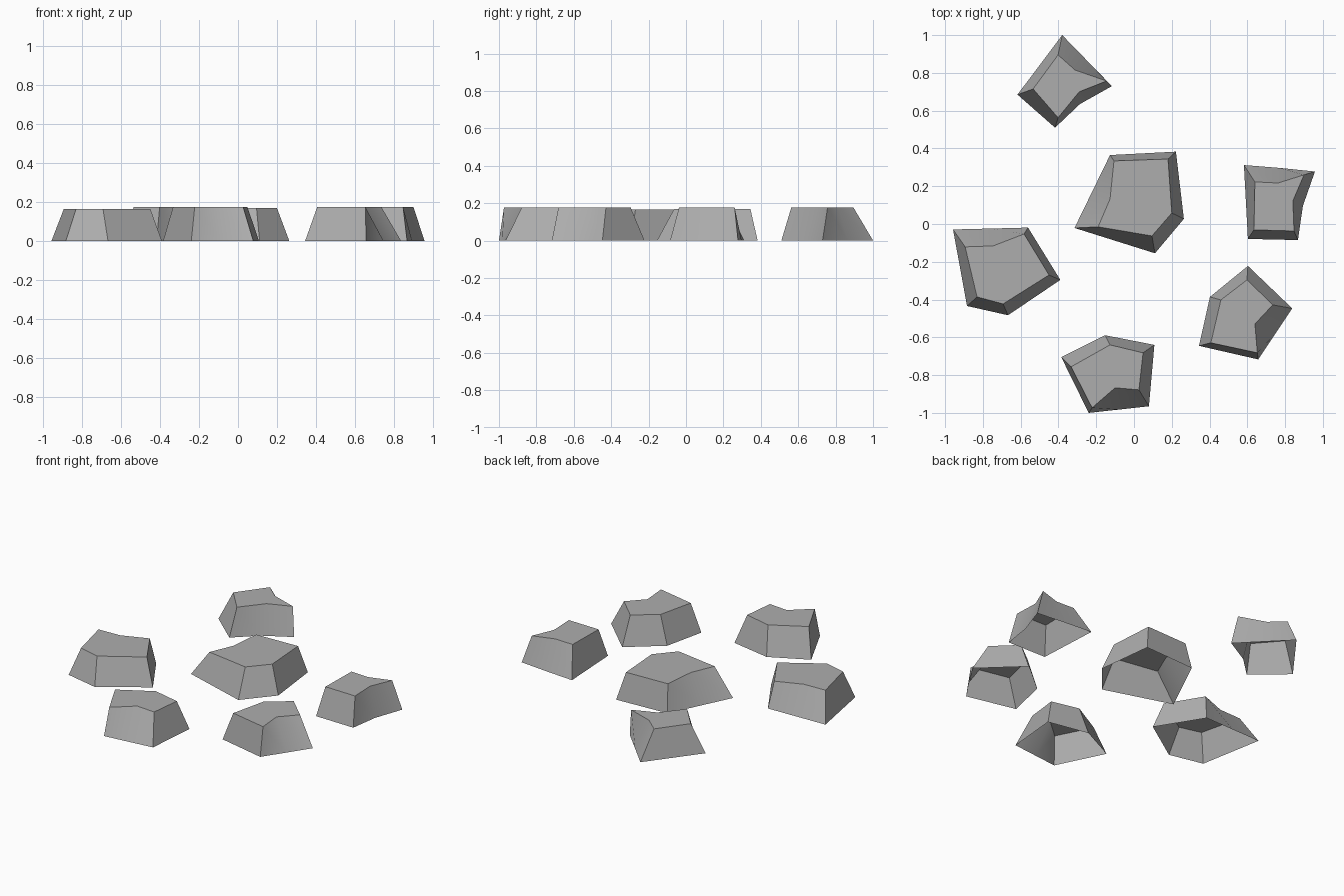
import bpy
from mathutils import Vector

grey = bpy.data.materials.new("dark_grey")
grey.diffuse_color = (0.42, 0.42, 0.42, 1)


def stone(name, height, base, top, mid=None):
    """Tapered slab, open underneath; mid = base edge split to match a sixth top corner."""
    base = [Vector(p) for p in base]
    if mid is not None:
        base.insert(mid + 1, (base[mid] + base[(mid + 1) % len(base)]) / 2)
    n = len(base)
    verts = [(p.x, p.y, 0) for p in base] + [(x, y, height) for x, y in top]
    faces = [(i, i + n, (i + 1) % n + n, (i + 1) % n) for i in range(n)]
    faces.append(tuple(range(2 * n - 1, n - 1, -1)))
    mesh = bpy.data.meshes.new(name)
    mesh.from_pydata([(x, y - 0.005, z) for x, y, z in verts], [], faces)
    mesh.materials.append(grey)
    ob = bpy.data.objects.new(name, mesh)
    bpy.context.collection.objects.link(ob)
    bpy.ops.object.select_all(action='DESELECT')
    ob.select_set(True)
    bpy.context.view_layer.objects.active = ob
    bpy.ops.object.shade_smooth_by_angle()


# Outlines run clockwise seen from above
stone("back_stone", 0.177,
      [(-.38, 1.005), (-.117, .735), (-.286, .64), (-.418, .515), (-.617, .69)],
      [(-.402, .9), (-.312, .82), (-.145, .762), (-.29, .705), (-.402, .568), (-.534, .72)],
      mid=0)

stone("centre_stone", 0.17,
      [(-.127, .37), (.222, .388), (.264, .032), (.111, -.15), (-.315, -.016)],
      [(-.106, .339), (.18, .349), (.2, .063), (.095, -.058), (-.19, -.01), (-.127, .137)],
      mid=4)

stone("left_stone", 0.166,
      [(-.958, -.024), (-.561, -.014), (-.39, -.291), (-.667, -.478), (-.884, -.429)],
      [(-.894, -.116), (-.746, -.111), (-.582, -.048), (-.45, -.265), (-.693, -.418), (-.831, -.381)],
      mid=0)

stone("right_stone", 0.177,
      [(.582, .317), (.77, .302), (.958, .283), (.894, .1), (.868, -.08), (.603, -.074)],
      [(.64, .228), (.762, .222), (.9, .265), (.841, .127), (.847, -.032), (.635, -.026)])

stone("front_right_stone", 0.177,
      [(.603, -.217), (.838, -.442), (.658, -.712), (.344, -.64), (.402, -.381)],
      [(.598, -.291), (.735, -.423), (.64, -.524), (.653, -.677), (.407, -.624), (.46, -.397)],
      mid=1)

stone("front_stone", 0.177,
      [(-.153, -.584), (.108, -.635), (.079, -.96), (-.24, -.995), (-.385, -.7)],
      [(-.127, -.635), (.048, -.677), (.026, -.873), (-.1, -.862), (-.222, -.968), (-.333, -.751)],
      mid=2)
